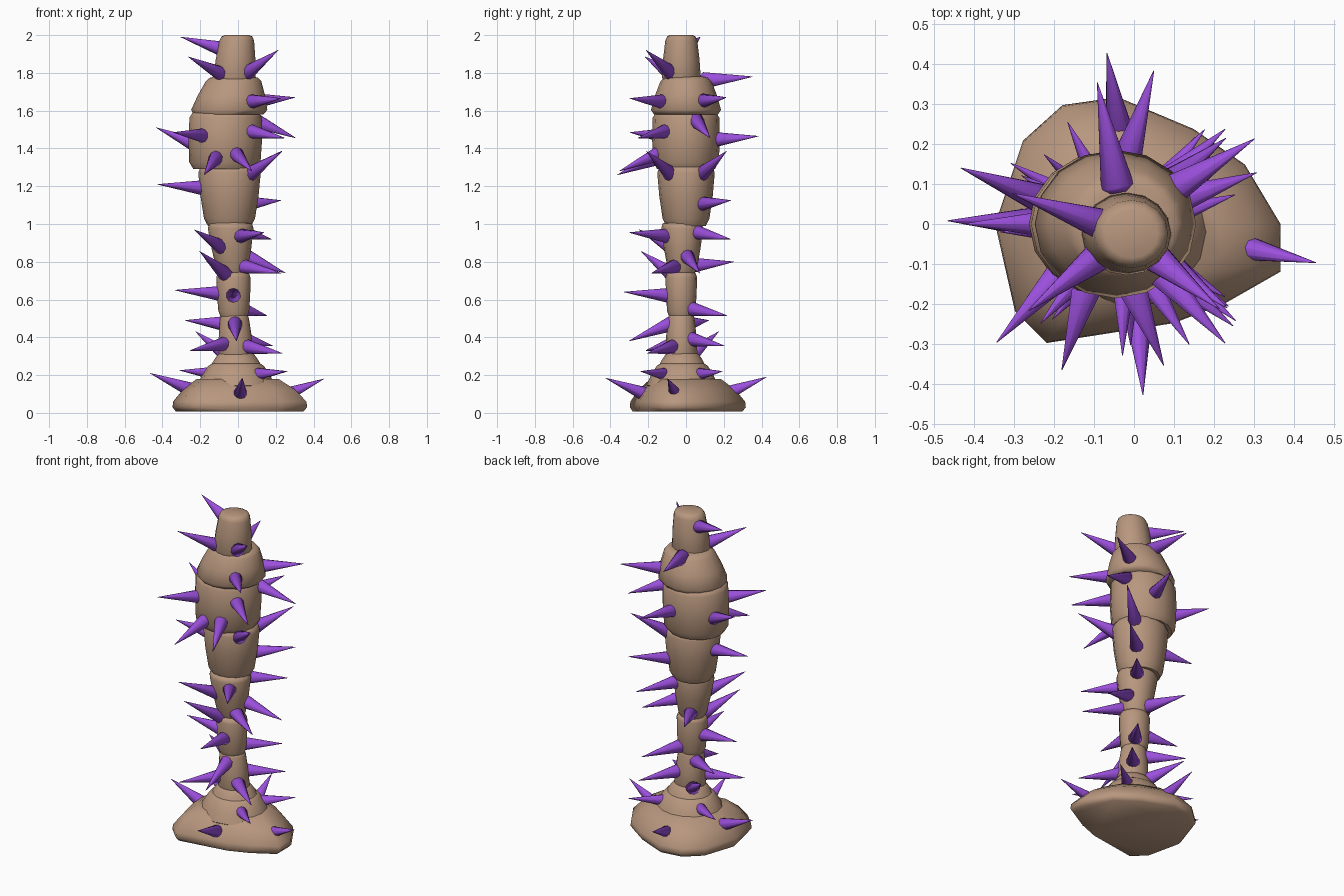
import bpy, bmesh, math
from mathutils import Vector

if "Cube" in bpy.data.objects:
    bpy.data.objects.remove(bpy.data.objects["Cube"])


def material(name, rgb):
    m = bpy.data.materials.new(name)
    m.diffuse_color = (*rgb, 1)
    m.use_nodes = True
    m.node_tree.nodes["Principled BSDF"].inputs["Base Color"].default_value = m.diffuse_color
    return m


BROWN = material("bark_brown", (0.48, 0.31, 0.21))
PURPLE = material("thorn_purple", (0.33, 0.08, 0.72))


def finish(bm, name, mat):
    bmesh.ops.recalc_face_normals(bm, faces=bm.faces)
    me = bpy.data.meshes.new(name)
    bm.to_mesh(me)
    bm.free()
    ob = bpy.data.objects.new(name, me)
    bpy.context.collection.objects.link(ob)
    me.materials.append(mat)
    bpy.ops.object.select_all(action='DESELECT')
    ob.select_set(True)
    bpy.context.view_layer.objects.active = ob
    bpy.ops.object.shade_smooth_by_angle(angle=math.radians(55))


def loft(name, rings):
    bm = bmesh.new()
    loops = [[bm.verts.new(p) for p in r] for r in rings]
    n = len(loops[0])
    for a, b in zip(loops, loops[1:]):
        for i in range(n):
            j = (i + 1) % n
            bm.faces.new((a[i], a[j], b[j], b[i]))
    bm.faces.new(loops[0])
    bm.faces.new(loops[-1])
    finish(bm, name, BROWN)


# Irregular spreading foot: one outline, scaled up the height
outline = [(.37, 0), (.37, -.12), (.23, -.2), (.1, -.25), (-.22, -.3),
           (-.3, -.22), (-.35, 0), (-.28, .21), (-.18, .3), (-.04, .32),
           (.15, .24), (.28, .15)]
loft("foot", [[(x * s - .02 * (1 - s), y * s - .02 * (1 - s), z) for x, y in outline]
              for z, s in [(.008, .94), (.03, .99), (.06, .98), (.125, .82), (.18, .6)]])

# Trunk segments: bottom, top, centre x low/high, centre y, radius low/high
segments = [
    (.13, .265, -.01, -.01, -.02, .215, .14),
    (.24, .32, -.01, -.01, -.02, .14, .09),
    (.29, .53, -.01, -.02, -.025, .095, .075),
    (.51, .745, -.022, -.025, -.025, .08, .093),
    (.73, 1.01, -.03, -.04, -.02, .078, .128),
    (.99, 1.31, -.045, -.045, 0, .13, .172),
    (1.29, 1.6, -.07, -.065, 0, .188, .194),
    (1.58, 1.78, -.05, -.02, 0, .21, .14),
    (1.75, 2, -.02, -.005, -.025, .115, .09),
]


def section(seg, t):
    z0, z1, xa, xb, y, ra, rb = seg
    return Vector((xa + (xb - xa) * t, y, z0 + (z1 - z0) * t)), ra + (rb - ra) * t


def ring(seg, t, scale):
    c, r = section(seg, t)
    angles = [math.tau * i / 16 for i in range(16)]
    return [c + Vector((r * scale * math.cos(a), r * scale * .92 * math.sin(a), 0))
            for a in angles]


ROUNDED = [(0, .88), (.12, 1), (.5, 1.02), (.88, .99), (.97, .9), (1, .72)]
for i, seg in enumerate(segments):
    loft(f"trunk_segment_{i + 1}", [ring(seg, t, s) for t, s in ROUNDED])


def trunk_at(z, a):
    if z < .13:
        return Vector((0, 0, z)), .22 + .04 * abs(math.cos(a))
    if z < .24:
        return Vector((-.01, -.02, z)), .12
    seg = next(s for s in segments if z <= s[1])
    c, r = section(seg, (z - seg[0]) / (seg[1] - seg[0]))
    return c, r * (1 - .08 * abs(math.sin(a)))


# Thorns point outward: rise over the length -> (tip height, compass angle)
thorns = {
    .13: [(1.92, -39), (1.385, -37), (1.385, 38), (.855, -130), (.43, 138)],
    .1: [(1.885, -142), (.21, 179), (.18, -12), (.185, -87), (.19, 99),
         (.97, -131), (1.51, 159)],
    .07: [(1.99, 161)],
    .02: [(1.78, 101), (1.67, 32), (1.665, -48), (1.485, -133), (1.465, 73),
          (1.21, 180), (1.125, 41), (.955, -58), (.65, 179), (.64, -91),
          (.225, 150), (.22, -40), (.22, 38), (.49, 151), (.8, 116)],
    -.04: [(1.455, -39), (.92, 50), (.74, -32), (.515, 54),
           (.315, -36), (.355, 49), (.33, -142)],
    -.1: [(1.455, 19), (1.28, -68), (1.26, -107), (.38, -88), (.74, 18)],
}
LENGTH = .265


def thorn(name, z, degrees, rise):
    a = math.radians(degrees)
    flat = math.sqrt(LENGTH ** 2 - rise ** 2)
    d = Vector((flat * math.cos(a), flat * math.sin(a), rise))
    centre, r = trunk_at(z - rise, a)
    tip = centre + Vector((math.cos(a), math.sin(a), 0)) * (r + flat - .04)
    tip.z = z
    bm = bmesh.new()
    bmesh.ops.create_cone(bm, cap_ends=True, segments=10, radius1=.044,
                          radius2=.001, depth=LENGTH)
    # rounded root
    root = [f for f in bm.faces if all(v.co.z < 0 for v in f.verts)]
    bmesh.ops.inset_region(bm, faces=root, thickness=.014)
    for v in root[0].verts:
        v.co.z -= .014
    rot = d.to_track_quat('Z', 'Y')
    for v in bm.verts:
        v.co = rot @ v.co + tip - d / 2
    finish(bm, name, PURPLE)


for rise, group in thorns.items():
    for z, degrees in group:
        thorn(f"thorn_{round(z * 1000)}_{degrees % 360}", z, degrees, rise)
